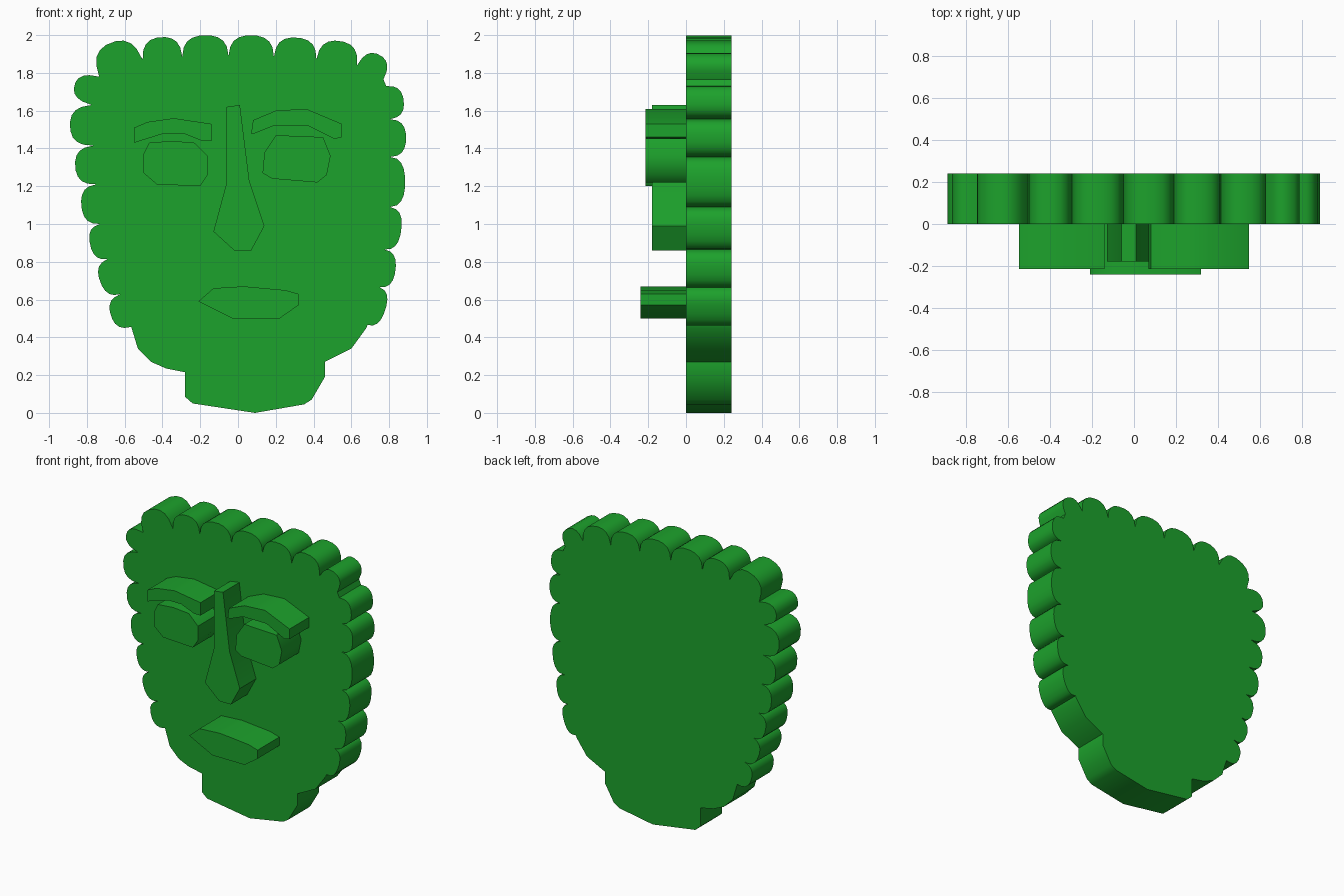
import bpy, bmesh, math

if "Cube" in bpy.data.objects:
    bpy.data.objects.remove(bpy.data.objects["Cube"])

green = bpy.data.materials.new("green")
green.diffuse_color = (0.012, 0.36, 0.025, 1)
green.use_nodes = True
green.node_tree.nodes["Principled BSDF"].inputs["Base Color"].default_value = green.diffuse_color


def prism(name, outline, y_front, y_back):
    """Extrude a closed (x, z) outline from y_front to y_back."""
    bm = bmesh.new()
    face = bm.faces.new([bm.verts.new((x, y_front, z)) for x, z in outline])
    ext = bmesh.ops.extrude_face_region(bm, geom=[face], use_keep_orig=True)
    moved = [v for v in ext["geom"] if isinstance(v, bmesh.types.BMVert)]
    bmesh.ops.translate(bm, verts=moved, vec=(0, y_back - y_front, 0))
    bmesh.ops.recalc_face_normals(bm, faces=bm.faces)
    me = bpy.data.meshes.new(name)
    bm.to_mesh(me)
    bm.free()
    me.materials.append(green)
    ob = bpy.data.objects.new(name, me)
    bpy.context.collection.objects.link(ob)
    bpy.ops.object.select_all(action='DESELECT')
    ob.select_set(True)
    bpy.context.view_layer.objects.active = ob
    bpy.ops.object.shade_smooth_by_angle(angle=math.radians(42))
    return ob


def curl(a, b, h, n=9):
    """Rounded lobe bulging outwards by h between two outline points."""
    dx, dz = b[0] - a[0], b[1] - a[1]
    length = math.hypot(dx, dz)
    nx, nz = -dz / length, dx / length
    pts = []
    for i in range(1, n):
        t = math.pi * i / n
        c = math.cos(t)
        u = 0.5 - 0.49 * math.copysign(abs(c) ** 0.85, c)
        w = h * math.sin(t) ** 0.75
        pts.append((a[0] + dx * u + nx * w, a[1] + dz * u + nz * w))
    return pts


# head rim: (x, z, height of the curl that leads to this point)
rim = [(-.565, .455, 0), (-.62, .63, .085), (-.69, .815, .08), (-.73, 1.0, .075),
       (-.75, 1.21, .09), (-.765, 1.415, .105), (-.775, 1.63, .12),
       (-.735, 1.78, .115), (-.505, 1.87, .145), (-.295, 1.885, .112),
       (-.05, 1.89, .112), (.19, 1.885, .112), (.415, 1.87, .11),
       (.63, 1.84, .115), (.77, 1.765, .105), (.785, 1.73, 0), (.805, 1.555, .083),
       (.805, 1.355, .085), (.805, 1.09, .08), (.775, .865, .075),
       (.75, .665, .072), (.685, .465, .065)]
jaw = [(.68, .45), (.6, .34), (.46, .27), (.46, .19), (.39, .07), (.35, .045),
       (.09, 0), (-.24, .05), (-.28, .085), (-.28, .215), (-.38, .235),
       (-.46, .27), (-.53, .34)]

outline = [rim[0][:2]]
for p, q in zip(rim, rim[1:]):
    if q[2]:
        outline += curl(p[:2], q[:2], q[2])
    outline.append(q[:2])
prism("head_with_curls", outline + jaw, 0, .24)

# facial features, raised from the front of the head
features = {
    "left_brow": (-.215, [(-.55, 1.51), (-.48, 1.54), (-.34, 1.56), (-.14, 1.53), (-.14, 1.44),
                          (-.19, 1.44), (-.29, 1.48), (-.39, 1.48), (-.55, 1.43)]),
    "right_brow": (-.215, [(.07, 1.48), (.08, 1.55), (.2, 1.6), (.36, 1.61), (.55, 1.53),
                           (.55, 1.46), (.51, 1.45), (.37, 1.52), (.19, 1.52), (.09, 1.48)]),
    "left_eye": (-.215, [(-.5, 1.37), (-.47, 1.43), (-.35, 1.44), (-.23, 1.43), (-.16, 1.36),
                         (-.16, 1.26), (-.2, 1.2), (-.43, 1.21), (-.5, 1.27)]),
    "right_eye": (-.215, [(.14, 1.38), (.2, 1.47), (.45, 1.46), (.49, 1.36), (.47, 1.26),
                          (.42, 1.22), (.18, 1.24), (.13, 1.27)]),
    "nose": (-.18, [(-.06, 1.62), (.01, 1.63), (.06, 1.23), (.14, .99), (.07, .86),
                    (-.02, .86), (-.13, .96), (-.06, 1.22)]),
    "mouth": (-.24, [(-.21, .59), (-.13, .66), (.03, .67), (.25, .65), (.32, .63),
                     (.32, .57), (.22, .5), (-.03, .5)]),
}
for name, (front, pts) in features.items():
    prism(name, pts, front, 0)
